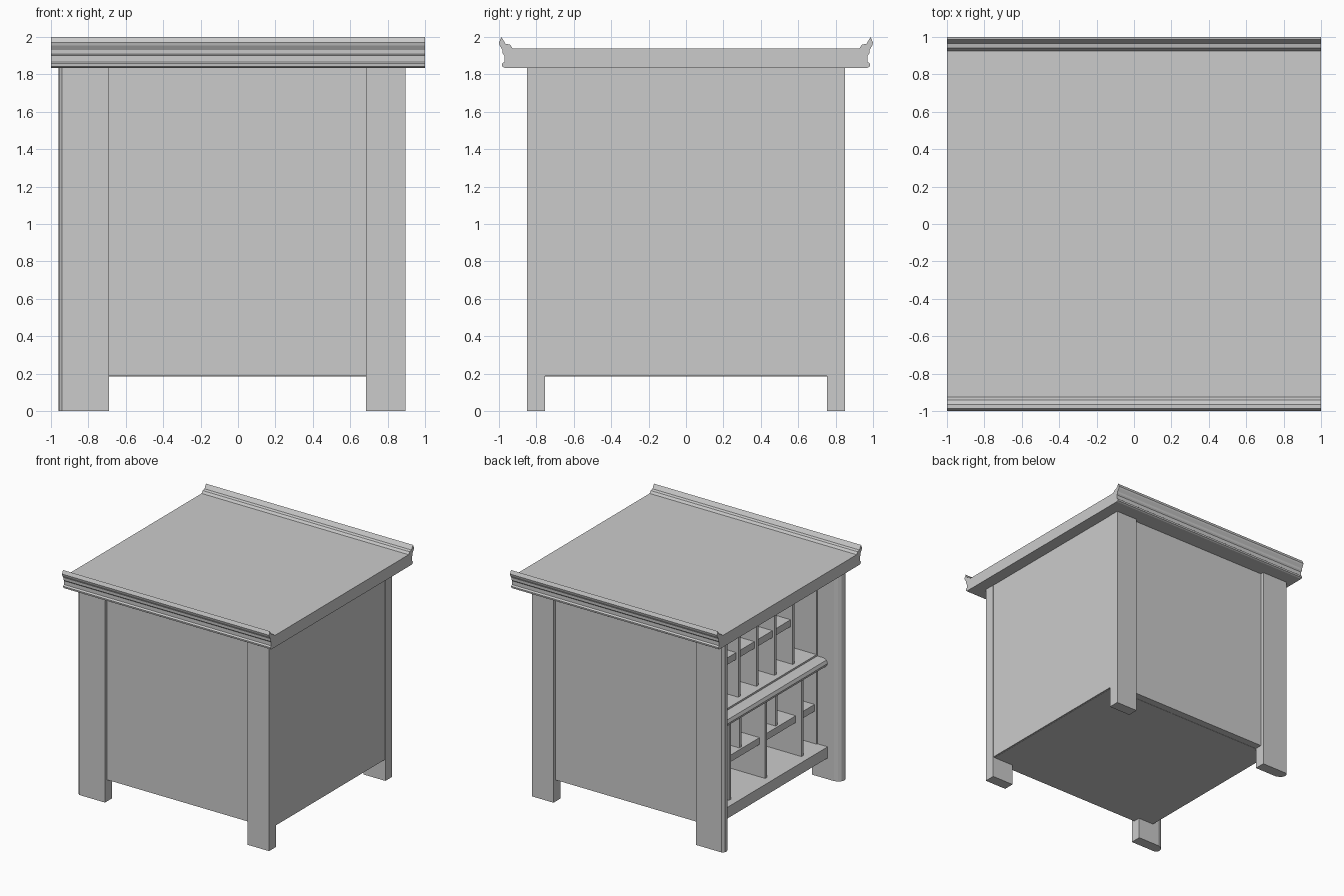
import bpy, bmesh

if "Cube" in bpy.data.objects:
    bpy.data.objects.remove(bpy.data.objects["Cube"])


def prism(name, pts, lo, hi, axis):
    """Extrude a 2D outline along x (outline is y,z), y (outline is x,z) or z (outline is x,y)."""
    def place(p, t):
        return {'x': (t, p[0], p[1]), 'y': (p[0], t, p[1]), 'z': (p[0], p[1], t)}[axis]
    bm = bmesh.new()
    a = [bm.verts.new(place(p, lo)) for p in pts]
    b = [bm.verts.new(place(p, hi)) for p in pts]
    bm.faces.new(a)
    bm.faces.new(b[::-1])
    n = len(pts)
    for i in range(n):
        bm.faces.new((a[i], b[i], b[(i + 1) % n], a[(i + 1) % n]))
    bmesh.ops.recalc_face_normals(bm, faces=bm.faces)
    me = bpy.data.meshes.new(name)
    bm.to_mesh(me)
    bm.free()
    ob = bpy.data.objects.new(name, me)
    bpy.context.collection.objects.link(ob)
    return ob


def box(name, x0, x1, y0, y1, z0, z1):
    return prism(name, [(x0, y0), (x1, y0), (x1, y1), (x0, y1)], z0, z1, 'z')


TOP = 1.84
BASE = 0.187

# Counter top with moulded, upturned ends
half = [(.97, 1.835), (.982, 1.842), (.984, 1.857), (.971, 1.867), (.971, 1.9),
        (.98, 1.912), (.981, 1.93), (.996, 1.955), (1.0, 1.97), (.987, 2.0),
        (.965, 1.964), (.94, 1.958), (.926, 1.938)]
prism("counter_top", half + [(-y, z) for y, z in reversed(half)], -1, 1, 'x')

# Legs: square on the closed side, rounded nose on the open side
nose = [(-.69, .755), (-.90, .755), (-.93, .766), (-.952, .785), (-.96, .808),
        (-.957, .832), (-.94, .85), (-.69, .85)]
for s, tag in ((-1, "front"), (1, "rear")):
    prism(f"{tag}_rounded_leg", [(x, s * y) for x, y in nose], 0, TOP, 'z')
    y0, y1 = sorted((s * .755, s * .85))
    box(f"{tag}_square_leg", .685, .895, y0, y1, 0, TOP)
    # Panel between the legs
    y0, y1 = sorted((s * .745, s * .82))
    box(f"{tag}_panel", -.74, .88, y0, y1, BASE, TOP)

# Closed right side and bottom slab
box("right_panel", .83, .893, -.755, .755, BASE, TOP)
box("bottom_slab", -.84, .88, -.755, .755, .185, .283)

# Middle shelf with a rounded nose moulding
box("middle_shelf", -.74, .84, -.75, .75, .97, 1.065)
prism("shelf_nosing", [(-.73, .97), (-.80, .97), (-.828, .985), (-.84, 1.01),
                       (-.828, 1.037), (-.80, 1.05), (-.73, 1.05)], -.755, .755, 'y')

T = .014  # half thickness of the dividers

# Upper compartments
for i in range(-2, 3):
    box("upper_divider", -.69, .84, i * .25 - T, i * .25 + T, 1.06, TOP)
box("upper_small_shelf", -.67, .84, -.5, .5, 1.39, 1.45)

# Lower compartments: three full dividers, two short ones above the low shelf
for y in (-.5, 0, .5):
    box("lower_divider", -.775, .84, y - T, y + T, .28, .98)
for y in (-.25, .25):
    box("short_divider", -.70, .84, y - T, y + T, .61, .98)
box("lower_small_shelf", -.72, .84, -.75, .75, .565, .625)
